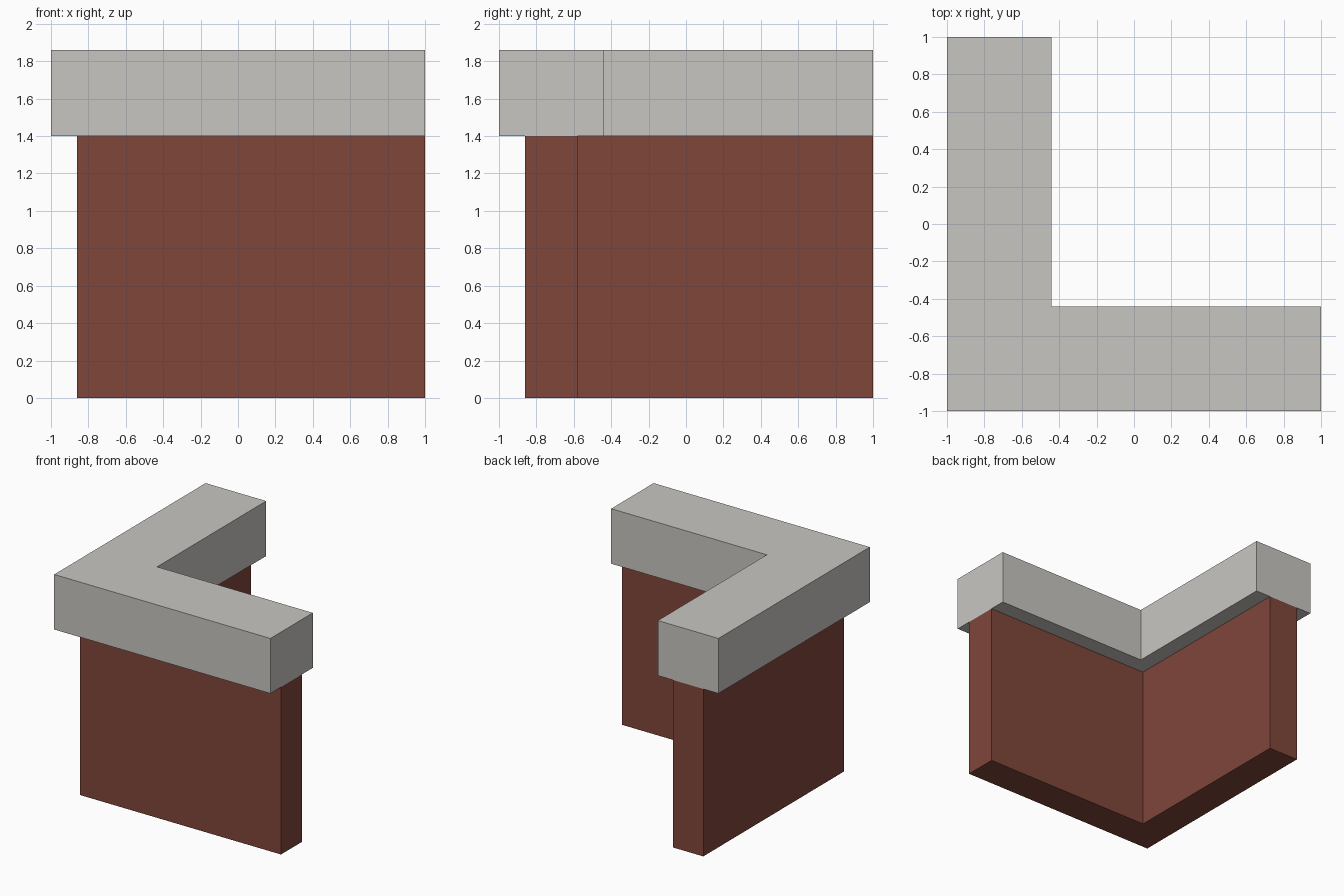
import bpy
import bmesh

if "Cube" in bpy.data.objects:
    bpy.data.objects.remove(bpy.data.objects["Cube"])


def material(name, color):
    mat = bpy.data.materials.new(name)
    mat.diffuse_color = (*color, 1.0)
    mat.use_nodes = True
    mat.node_tree.nodes["Principled BSDF"].inputs["Base Color"].default_value = mat.diffuse_color
    return mat


def corner_run(name, outer, inner, end, bottom, top, mat):
    """L-shaped run with equal legs along +x and +y, extruded upwards."""
    outline = [(outer, outer), (end, outer), (end, inner),
               (inner, inner), (inner, end), (outer, end)]
    bm = bmesh.new()
    base = bm.faces.new([bm.verts.new((x, y, bottom)) for x, y in outline])
    lifted = bmesh.ops.extrude_face_region(bm, geom=[base], use_keep_orig=True)
    verts = [g for g in lifted["geom"] if isinstance(g, bmesh.types.BMVert)]
    bmesh.ops.translate(bm, verts=verts, vec=(0, 0, top - bottom))
    bmesh.ops.recalc_face_normals(bm, faces=bm.faces[:])
    mesh = bpy.data.meshes.new(name)
    bm.to_mesh(mesh)
    bm.free()
    mesh.materials.append(mat)
    obj = bpy.data.objects.new(name, mesh)
    bpy.context.collection.objects.link(obj)
    return obj


brick = material("brick_red", (0.216, 0.061, 0.042))
stone = material("pale_stone", (0.578, 0.565, 0.539))

# Thin brick corner wall
corner_run("corner_wall", -0.86, -0.58, 1.0, 0.0, 1.4, brick)
# Wider stone coping, overhanging both sides and flush at the ends
corner_run("wall_coping", -1.0, -0.44, 1.0, 1.4, 1.86, stone)
